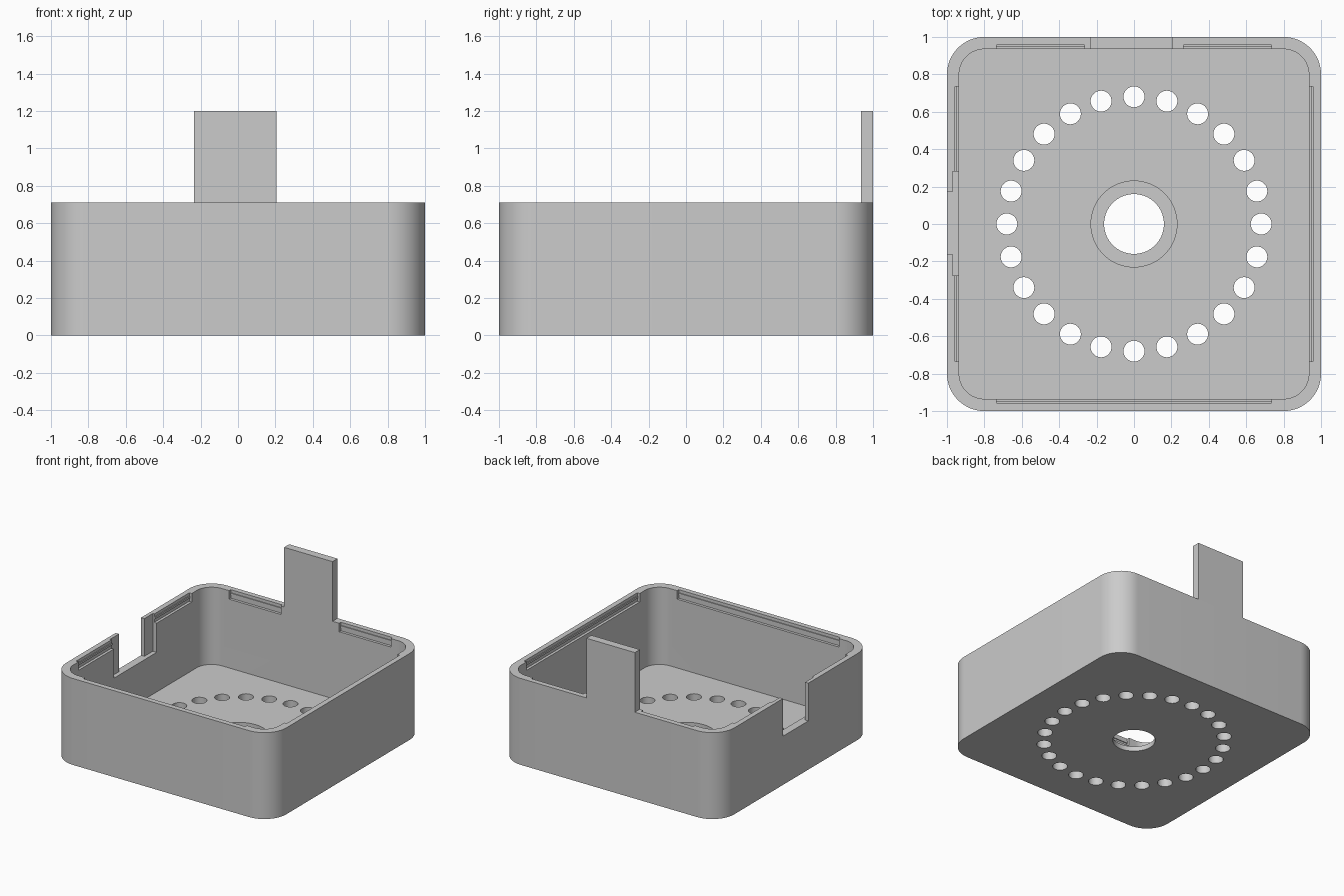
import bpy
import bmesh
from math import sin, cos, pi, radians

if "Cube" in bpy.data.objects:
    bpy.data.objects.remove(bpy.data.objects["Cube"], do_unlink=True)

HEIGHT, WALL, FLOOR = 0.71, 0.065, 0.075
INNER = 1 - WALL

grey = bpy.data.materials.new("plain grey")
grey.use_nodes = True
colour = (0.6, 0.6, 0.6, 1)
grey.diffuse_color = colour
grey.node_tree.nodes["Principled BSDF"].inputs["Base Color"].default_value = colour


def prism(bm, outline, z0, z1):
    """Extrude a counter-clockwise outline from z0 to z1."""
    low = [bm.verts.new((x, y, z0)) for x, y in outline]
    high = [bm.verts.new((x, y, z1)) for x, y in outline]
    bm.faces.new(low[::-1])
    bm.faces.new(high)
    n = len(low)
    for i in range(n):
        j = (i + 1) % n
        bm.faces.new((low[i], low[j], high[j], high[i]))


def rounded_square(half, radius, steps=16):
    c = half - radius
    points = []
    for q, (sx, sy) in enumerate(((1, 1), (-1, 1), (-1, -1), (1, -1))):
        for i in range(steps + 1):
            a = (q + i / steps) * pi / 2
            points.append((sx * c + radius * cos(a), sy * c + radius * sin(a)))
    return points


def circle(x, y, r, sides):
    return [(x + r * cos(2 * pi * i / sides), y + r * sin(2 * pi * i / sides))
            for i in range(sides)]


def rect(x0, x1, y0, y1):
    return [(x0, y0), (x1, y0), (x1, y1), (x0, y1)]


def make(name, parts):
    """One object from (outline, z0, z1) parts."""
    bm = bmesh.new()
    for part in parts:
        prism(bm, *part)
    mesh = bpy.data.meshes.new(name)
    bm.to_mesh(mesh)
    bm.free()
    mesh.materials.append(grey)
    ob = bpy.data.objects.new(name, mesh)
    bpy.context.collection.objects.link(ob)
    return ob


def select(ob):
    bpy.ops.object.select_all(action='DESELECT')
    ob.select_set(True)
    bpy.context.view_layer.objects.active = ob


def cut(target, parts):
    cutter = make("cutter", parts)
    cutter.hide_render = True
    mod = target.modifiers.new("cut", 'BOOLEAN')
    mod.operation = 'DIFFERENCE'
    mod.solver = 'EXACT'
    mod.object = cutter
    select(target)
    bpy.ops.object.modifier_apply(modifier=mod.name)
    bpy.data.objects.remove(cutter, do_unlink=True)


# Open box with rounded corners
box = make("box_shell", [(rounded_square(1, 0.2), 0, HEIGHT)])
cut(box, [(rounded_square(INNER, 0.135), FLOOR, 1)])

# Ring of vent holes and the central hole
holes = [(circle(0.68 * cos(radians(a)), 0.68 * sin(radians(a)), 0.056, 32), -0.1, 0.3)
         for a in range(0, 360, 15)]
holes.append((circle(0, 0, 0.16, 64), -0.1, 0.3))
cut(box, holes)

# Shallow seat around the central hole
cut(box, [(circle(0, 0, 0.23, 64), 0.04, 0.3)])

# Cable notch in the side wall, wider on the inside
cut(box, [(rect(-1.1, -0.9, -0.16, 0.17), 0.4, 1)])
cut(box, [(rect(-0.97, -0.9, -0.275, 0.28), 0.4, 1)])

# Lid recesses along the inner rim
L, OUT, IN, GAP = 0.735, 0.957, 0.9, 0.265
LEDGE = 0.64
cut(box, [(rect(IN, OUT, -L, L), LEDGE, 1),
          (rect(-OUT, -IN, -L, L), LEDGE, 1),
          (rect(-L, L, -OUT, -IN), LEDGE, 1),
          (rect(-L, -GAP, IN, OUT), LEDGE, 1),
          (rect(GAP, L, IN, OUT), LEDGE, 1)])

# Thin snap ridges inside the recesses
T = OUT - 0.007
E = OUT + 0.005
ridges = [rect(T, E, -L, L), rect(-L, L, -E, -T),
          rect(-L, -GAP, T, E), rect(GAP, L, T, E),
          rect(-E, -T, -L, -0.275), rect(-E, -T, 0.28, L)]
make("snap_ridges", [(r, 0.668, 0.685) for r in ridges])

# Upright tab on the back wall
make("back_tab", [(rect(-0.235, 0.205, INNER, 1), HEIGHT, 1.2)])

select(box)
bpy.ops.object.shade_smooth_by_angle(angle=radians(30))
